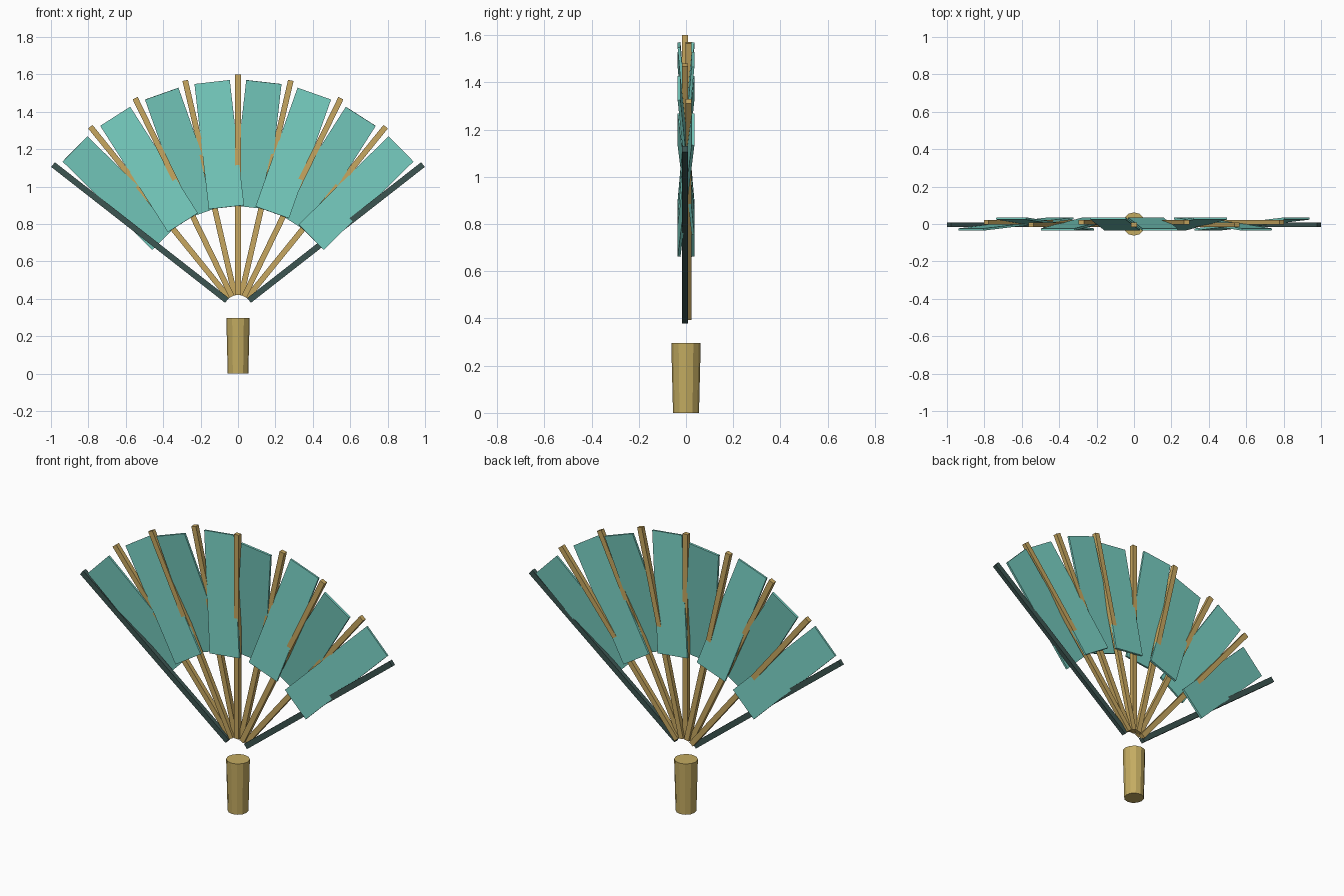
import bpy
from math import radians
from mathutils import Matrix, Vector

cube = bpy.data.objects.get("Cube")
if cube:
    bpy.data.objects.remove(cube, do_unlink=True)

PIVOT = Vector((0, 0, 0.345))
STEP = 13          # degrees between ribs
HALF = 4           # ribs on each side of the middle one


def material(name, rgb):
    mat = bpy.data.materials.new(name)
    mat.use_nodes = True
    color = (*rgb, 1)
    mat.diffuse_color = color
    bsdf = mat.node_tree.nodes["Principled BSDF"]
    bsdf.inputs["Base Color"].default_value = color
    bsdf.inputs["Roughness"].default_value = 0.8
    return mat


teal = material("teal_cloth", (0.18, 0.6, 0.52))
bamboo = material("bamboo", (0.57, 0.385, 0.115))
dark = material("dark_green_wood", (0.045, 0.09, 0.082))
tan = material("tan_wood", (0.55, 0.41, 0.12))


def fan_box(name, mat, angle, inner, outer, width, depth, y=0, tilt=0):
    """Flat bar radiating from the pivot, leaned over its own width axis."""
    bpy.ops.mesh.primitive_cube_add(size=1)
    obj = bpy.context.object
    obj.name = name
    place = (Matrix.Translation(PIVOT + Vector((0, y, 0)))
             @ Matrix.Rotation(radians(angle), 4, 'Y')
             @ Matrix.Translation((0, 0, (inner + outer) / 2))
             @ Matrix.Rotation(radians(tilt), 4, 'X'))
    obj.data.transform(place @ Matrix.Diagonal((width, depth, outer - inner, 1)))
    obj.data.materials.append(mat)
    return obj


# Ribs in two staggered layers, with a dark guard at each end
for i in range(-HALF, HALF + 1):
    guard = abs(i) == HALF
    fan_box("guard" if guard else "rib", dark if guard else bamboo,
            i * STEP, 0.075, 1.255, 0.032 if guard else 0.03, 0.025,
            y=0.010 if i % 2 else -0.004)

# Pleated panels between the ribs, leaning alternately forward and back
for i in range(2 * HALF):
    fan_box("panel", teal, (i - HALF + 0.5) * STEP, 0.547, 1.223, 0.19, 0.012,
            tilt=-5 if i % 2 else 5)

# Tapered handle
bpy.ops.mesh.primitive_cone_add(vertices=12, radius1=0.055, radius2=0.0625,
                                depth=0.297, location=(0, 0, 0.1485))
handle = bpy.context.object
handle.name = "handle"
handle.data.materials.append(tan)
